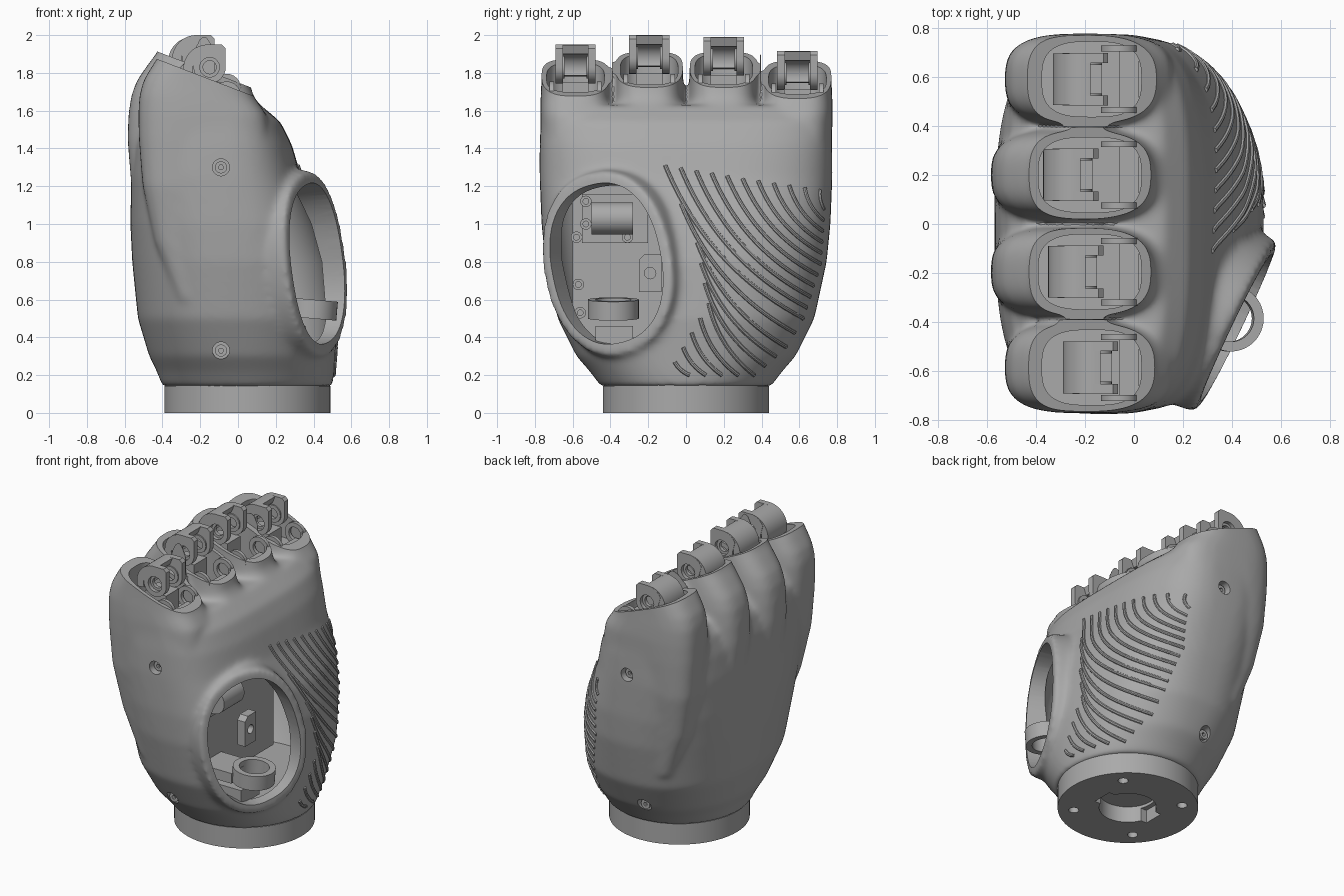
import bpy, bmesh, math
from mathutils import Vector, Matrix
from mathutils.bvhtree import BVHTree

old = bpy.data.objects.get("Cube")
if old:
    bpy.data.objects.remove(old)

grey = bpy.data.materials.new("mid grey")
grey.use_nodes = True
grey.diffuse_color = (0.4, 0.4, 0.4, 1)
grey.node_tree.nodes["Principled BSDF"].inputs["Base Color"].default_value = (0.4, 0.4, 0.4, 1)


def add(name, data):
    ob = bpy.data.objects.new(name, data)
    bpy.context.scene.collection.objects.link(ob)
    if not data.materials:
        data.materials.append(grey)
    return ob


def oval(x0, x1, y, hy, z, n, steps=64):
    """Superellipse ring in a horizontal plane."""
    pts = []
    for i in range(steps):
        c, s = math.cos(math.tau * i / steps), math.sin(math.tau * i / steps)
        px = math.copysign(abs(c) ** (2 / n), c) * (x1 - x0) / 2
        py = math.copysign(abs(s) ** (2 / n), s) * hy
        pts.append((px + (x0 + x1) / 2, y + py, z))
    return pts


def loft(name, rings, matrix=Matrix()):
    bm = bmesh.new()
    loops = [[bm.verts.new(matrix @ Vector(p)) for p in r] for r in rings]
    for a, b in zip(loops, loops[1:]):
        for i in range(len(a)):
            j = (i + 1) % len(a)
            bm.faces.new((a[i], a[j], b[j], b[i]))
    bm.faces.new(loops[0][::-1])
    bm.faces.new(loops[-1])
    bmesh.ops.recalc_face_normals(bm, faces=bm.faces)
    me = bpy.data.meshes.new(name)
    bm.to_mesh(me)
    bm.free()
    return add(name, me)


def cylinder(name, r, z0, z1, matrix=Matrix(), steps=48):
    return loft(name, [oval(-r, r, 0, r, z, 2, steps) for z in (z0, z1)], matrix)


def box(name, x, y, z, matrix=Matrix()):
    ring = [(x[0], y[0]), (x[1], y[0]), (x[1], y[1]), (x[0], y[1])]
    return loft(name, [[(*p, h) for p in ring] for h in z], matrix)


def bake(ob):
    """Turn an object with modifiers, or a curve, into a plain mesh."""
    dg = bpy.context.evaluated_depsgraph_get()
    me = bpy.data.meshes.new_from_object(ob.evaluated_get(dg))
    name = ob.name
    bpy.data.objects.remove(ob)
    return add(name, me)


def cut(ob, cutters):
    for c in cutters:
        mod = ob.modifiers.new("cut", "BOOLEAN")
        mod.operation, mod.solver, mod.object = "DIFFERENCE", "MANIFOLD", c
        c.hide_render = True
    ob = bake(ob)
    for c in cutters:
        bpy.data.objects.remove(c)
    return ob


def plate(name, outlines, half, matrix):
    """Flat plate with holes, extruded from 2D outlines."""
    cu = bpy.data.curves.new(name, "CURVE")
    cu.dimensions, cu.fill_mode, cu.extrude = "2D", "BOTH", half
    for pts in outlines:
        sp = cu.splines.new("POLY")
        sp.points.add(len(pts) - 1)
        sp.use_cyclic_u = True
        for p, q in zip(sp.points, pts):
            p.co = (*q, 0, 1)
    ob = bake(add(name, cu))
    ob.matrix_world = matrix
    return ob


def arc(r, a0=0, a1=360, cx=0, cy=0, n=24):
    return [(cx + r * math.cos(math.radians(a0 + (a1 - a0) * i / n)),
             cy + r * math.sin(math.radians(a0 + (a1 - a0) * i / n))) for i in range(n)]


# Palm body: height, back x, palm x, half width, squareness
sections = [(0.14, -0.4, 0.5, 0.45, 2), (0.22, -0.43, 0.51, 0.51, 2.1), (0.3, -0.47, 0.515, 0.58, 2.2),
            (0.5, -0.53, 0.53, 0.68, 2.4), (0.8, -0.56, 0.505, 0.745, 2.5), (1.0, -0.57, 0.45, 0.765, 2.7),
            (1.25, -0.565, 0.335, 0.775, 3), (1.42, -0.545, 0.285, 0.775, 3.2), (1.54, -0.51, 0.225, 0.77, 3.4),
            (1.63, -0.44, 0.12, 0.755, 3.4)]
body = loft("palm_shell", [oval(a, b, 0, h, z, n) for z, a, b, h, n in sections])
parts = [body]

# Finger roots: centre y, back inset, rim lift, knuckle x, knuckle top
fingers = [(-0.585, 0.06, -0.01, -0.15, 1.95), (-0.195, 0, 0.03, -0.21, 2.0),
           (0.2, 0, 0.03, -0.23, 1.99), (0.59, 0.06, -0.02, -0.19, 1.915)]
tube = [(0.6, -0.38, 0.0, 0.08), (0.9, -0.5, 0.05, 0.12), (1.2, -0.565, 0.1, 0.165), (1.45, -0.585, 0.17, 0.183),
        (1.58, -0.58, 0.15, 0.187), (1.68, -0.565, 0.08, 0.184), (1.76, -0.535, 0.06, 0.18),
        (1.84, -0.48, 0.055, 0.178), (1.92, -0.42, 0.055, 0.176), (2.05, -0.4, 0.055, 0.175)]
cutters = []
for y, inset, lift, kx, top in fingers:
    parts.append(loft("root", [oval(a + inset * min(1, 3.2 * (2 - z) / 2 + 0.2), b, y, h, z, 3)
                               for z, a, b, h in tube]))
    tilt = Matrix.Translation((0.05, y, 1.70 + lift)) @ Matrix.Rotation(math.radians(21), 4, "Y")
    cutters.append(box("slice", (-1, 0.5), (-0.193, 0.193), (0, 0.6), tilt))
    cutters.append(loft("socket", [oval(-0.39 + inset / 4, 0.03, y, 0.153, z, 3) for z in (1.6, 2.1)]))

# Thumb collar, set on a slanted plane
n = Vector((1, -0.47, 0.05)).normalized()
u = Vector((0.47, 1, 0)).normalized()
frame = Matrix((u, n.cross(u), n)).transposed().to_4x4()
frame = Matrix.Translation((0.405, -0.415, 0.79)) @ frame @ Matrix.Rotation(math.radians(14), 4, "Z")
collar = [(-0.4, 0.33, 0.5), (-0.2, 0.38, 0.52), (-0.08, 0.38, 0.505), (0.015, 0.372, 0.492)]
parts.append(loft("collar", [oval(-a, a, 0, b, z, 2.2) for z, a, b in collar], frame))
cutters.append(loft("thumb_hole", [oval(-a, a, 0, b, z, 2.3) for z, a, b in
                                   ((-0.3, 0.30, 0.41), (0.3, 0.335, 0.445))], frame))
cutters.append(loft("hollow", [oval(a + 0.06, b - 0.06, 0, h - 0.06, z, k) for z, a, b, h, k in sections[2:8]]))

# Screws sunk in both edges of the hand
for s in (-1, 1):
    for z, y in ((1.3, 0.765), (0.33, 0.595)):
        m = Matrix.Translation((-0.09, s * y, z)) @ Matrix.Rotation(math.radians(-90 * s), 4, "X")
        cutters.append(cylinder("bore", 0.045, -0.045, 0.2, m, 32))
        plate("screw_head", [arc(0.032), arc(0.014, n=6)], 0.012, m @ Matrix.Translation((0, 0, -0.035)))

# Blend the masses into one skin, then cut
bm = bmesh.new()
for p in parts:
    bm.from_mesh(p.data)
bm.to_mesh(body.data)
bm.free()
for p in parts[1:]:
    bpy.data.objects.remove(p)
remesh = body.modifiers.new("blend", "REMESH")
remesh.mode, remesh.voxel_size = "VOXEL", 0.016
smooth = body.modifiers.new("soften", "SMOOTH")
smooth.factor, smooth.iterations = 0.5, 20
body = cut(bake(body), cutters)
body.name = "palm_shell"

# Curved grip ribs laid on the palm
tree = BVHTree.FromObject(body, bpy.context.evaluated_depsgraph_get())
starts = [(0.71, 1.18), (0.3, 1.24), (-0.11, 1.31), (0.06, 0.9), (0.12, 0.58), (-0.06, 0.27)]
ends = [(0.73, 1.08), (0.71, 0.79), (0.62, 0.5), (0.53, 0.35), (0.36, 0.2), (0.02, 0.2)]
marks = [0, 5, 10, 12, 15, 19]


def along(path, i):
    k = max(j for j in range(5) if marks[j] <= i)
    t = (i - marks[k]) / (marks[k + 1] - marks[k])
    return Vector(path[k]).lerp(Vector(path[k + 1]), t)


ribs = bpy.data.curves.new("grip_ribs", "CURVE")
ribs.dimensions, ribs.bevel_depth, ribs.bevel_resolution, ribs.use_fill_caps = "3D", 0.011, 2, True
for i in range(20):
    a, b = along(starts, i), along(ends, i)
    mid = (a + b) / 2 + Vector((b.y - a.y, a.x - b.x)) * 0.18
    pts = []
    for j in range(21):
        t = j / 20
        p = a * (1 - t) ** 2 + mid * 2 * t * (1 - t) + b * t * t
        hit = tree.ray_cast(Vector((2, p.x, p.y)), Vector((-1, 0, 0)))[0]
        if hit and hit.x > 0.05:
            pts.append(hit)
    if len(pts) > 1:
        sp = ribs.splines.new("POLY")
        sp.points.add(len(pts) - 1)
        for q, p in zip(sp.points, pts):
            q.co = (*p, 1)
bake(add("grip_ribs", ribs))

# Wrist flange with bolt holes and a keyed centre
centre = Matrix.Translation((0.05, 0, 0))
wrist = cylinder("wrist_flange", 0.44, 0, 0.143, centre, 96)
holes = [cylinder("bolt_hole", 0.032, -0.1, 0.08, Matrix.Translation(
    (0.05 + 0.34 * math.cos(a), 0.34 * math.sin(a), 0)), 24) for a in (math.pi / 4 + k * math.pi / 2 for k in range(4))]
holes += [cylinder("centre_hole", 0.18, -0.1, 0.11, centre), box("key", (-0.21, 0.21), (-0.07, 0.07), (-0.1, 0.09), centre)]
cut(wrist, holes)
cylinder("wrist_neck", 0.436, 0.135, 0.2, centre, 96)

# Knuckles: two cheeks with a pivot hole, a bridge over the back, lugs and a link
up = Matrix.Rotation(math.radians(90), 4, "X")
cheek = arc(0.085, 180, 360) + [(0.085, 0), (0.085, 0.1), (0.065, 0.12), (-0.02, 0.12)] + arc(0.1, 95, 165, -0.01, 0.02, 8)
bridge = arc(0.13, 80, 205, -0.01, -0.01, 16) + arc(0.08, 205, 80, -0.01, -0.01, 16)
for y, inset, lift, kx, top in fingers:
    at = Matrix.Translation((kx, y, top - 0.12))
    for s in (-1, 1):
        plate("knuckle_cheek", [cheek, arc(0.052)], 0.02, at @ Matrix.Translation((0, s * 0.087, 0)) @ up)
        plate("pivot_ring", [arc(0.06), arc(0.035)], 0.012, at @ Matrix.Translation((0, s * 0.07, 0)) @ up)
        plate("socket_lug", [arc(0.075), arc(0.045)], 0.012,
              Matrix.Translation((-0.06, y + s * 0.125, 1.69 + lift)) @ up)
    plate("knuckle_bridge", [bridge], 0.105, at @ up)
    box("knuckle_link", (kx - 0.1, kx + 0.06), (y - 0.07, y + 0.07), (1.58, top - 0.2))
    box("socket_step", (-0.06, 0.02), (y - 0.12, y + 0.12), (1.58, 1.66 + lift))

# Inner frame, motor and thumb mount seen through the opening
box("inner_frame", (0.02, 0.06), (-0.6, 0.3), (0.4, 1.38))
box("motor_plate", (0.06, 0.12), (-0.55, -0.2), (0.9, 1.16))
cylinder("motor", 0.085, -0.5, -0.28, Matrix.Translation((0.16, 0, 1.03)) @ Matrix.Rotation(-math.pi / 2, 4, "X"))
side = Matrix.Rotation(math.pi / 2, 4, "Z") @ up
plate("side_bracket", [[(-0.06, -0.1), (0.06, -0.1), (0.06, 0.1), (-0.03, 0.1), (-0.06, 0.07)], arc(0.03)],
      0.03, Matrix.Translation((0.2, -0.19, 0.74)) @ side)
ring = Matrix.Translation((0.39, -0.385, 0.55)) @ Matrix.Rotation(math.radians(5), 4, "Y")
plate("thumb_ring", [arc(0.135, n=40), arc(0.095, n=40)], 0.05, ring)
box("thumb_arm", (0.05, 0.3), (-0.5, -0.27), (0.5, 0.57))
box("thumb_block", (0.05, 0.36), (-0.48, -0.28), (0.36, 0.46))
for y, z in ((-0.58, 0.93), (-0.56, 0.53), (-0.57, 0.68), (-0.53, 1.0), (-0.53, 1.12), (-0.31, 0.93)):
    plate("frame_boss", [arc(0.03), arc(0.015)], 0.005, Matrix.Translation((0.065 if y < -0.55 else 0.123, y, z)) @ side)

# Smooth shading with sharp edges kept
bpy.ops.object.select_all(action="DESELECT")
for ob in bpy.context.scene.objects:
    if ob.type == "MESH" and grey.name in ob.data.materials:
        ob.select_set(True)
        bpy.context.view_layer.objects.active = ob
bpy.ops.object.shade_smooth_by_angle(angle=math.radians(35))
